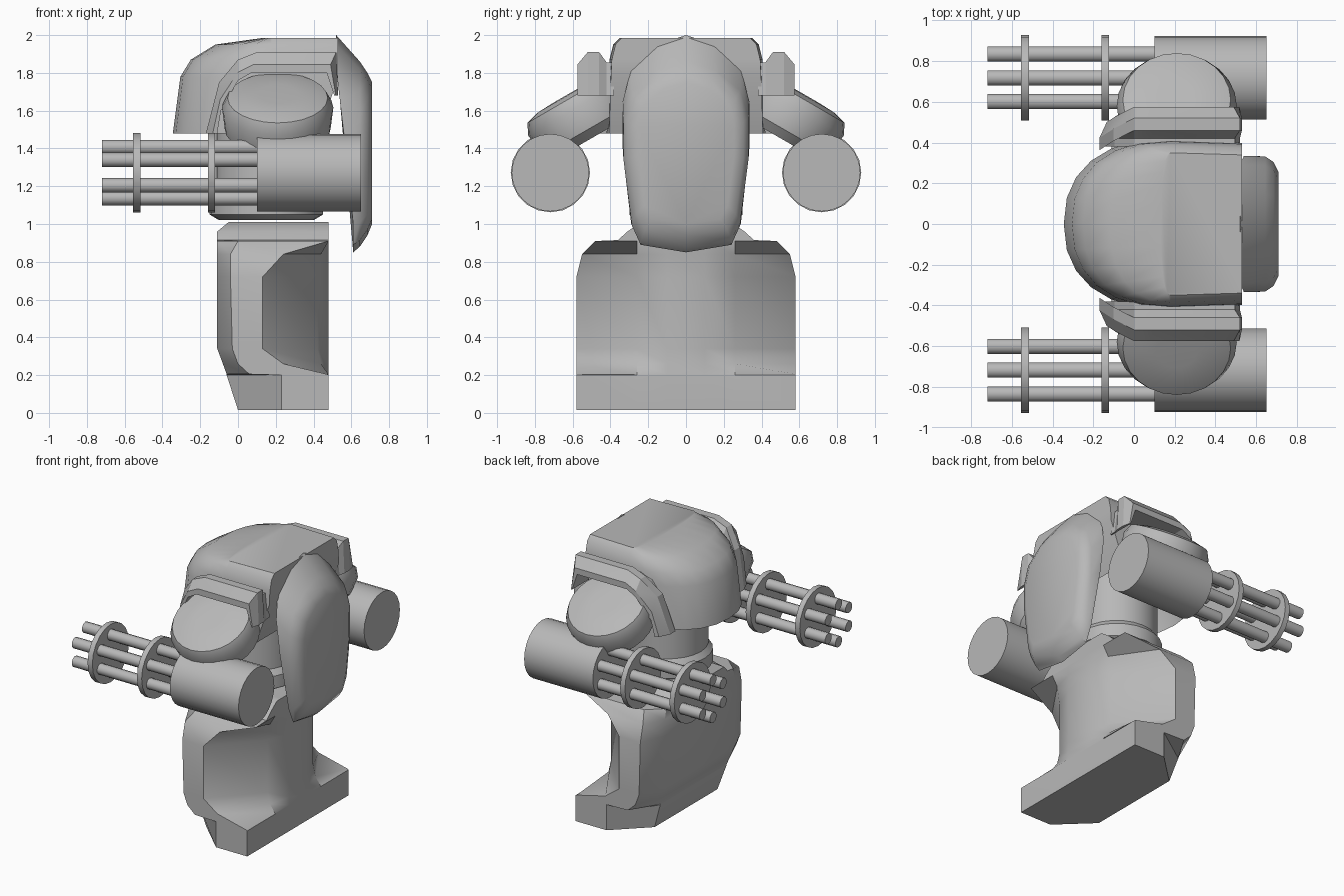
import bpy, bmesh, math
from mathutils import Vector

cube = bpy.data.objects.get("Cube")
if cube:
    bpy.data.objects.remove(cube, do_unlink=True)

grey = bpy.data.materials.new("plain grey")
grey.use_nodes = True
COLOUR = (0.48, 0.48, 0.48, 1)
grey.diffuse_color = COLOUR
grey.node_tree.nodes["Principled BSDF"].inputs["Base Color"].default_value = COLOUR


def finish(name, bm, angle):
    bmesh.ops.recalc_face_normals(bm, faces=bm.faces)
    mesh = bpy.data.meshes.new(name)
    bm.to_mesh(mesh)
    bm.free()
    mesh.materials.append(grey)
    obj = bpy.data.objects.new(name, mesh)
    bpy.context.collection.objects.link(obj)
    bpy.ops.object.select_all(action='DESELECT')
    obj.select_set(True)
    bpy.context.view_layer.objects.active = obj
    bpy.ops.object.shade_smooth_by_angle(angle=math.radians(angle))


def loft(name, rings, cap_start=True, angle=35):
    """Skin a list of equally long closed rings and cap the ends."""
    bm = bmesh.new()
    loops = [[bm.verts.new(p) for p in ring] for ring in rings]
    n = len(loops[0])
    for a, b in zip(loops, loops[1:]):
        for i in range(n):
            j = (i + 1) % n
            bm.faces.new((a[i], a[j], b[j], b[i]))
    if cap_start:
        bm.faces.new(loops[0])
    bm.faces.new(loops[-1])
    finish(name, bm, angle)


def lathe(name, profile, centre, axis, sides, angle=35):
    """Turn (radius, height) pairs around an axis."""
    turn = Vector((0, 0, 1)).rotation_difference(Vector(axis)).to_matrix()
    rings = []
    for r, h in profile:
        rings.append([Vector(centre) + turn @ Vector((
            r * math.cos(math.tau * i / sides), r * math.sin(math.tau * i / sides), h))
            for i in range(sides)])
    loft(name, rings, angle=angle)


def mirrored(half):
    """Complete a half outline of (a, y, c) points across y = 0."""
    return half + [(a, -y, c) for a, y, c in reversed(half) if y > 0.001]


# Lower body: z, front x, front half width, side x, side half width, side back x
levels = [
    (0.015, 0.00, 0.36, 0.23, 0.58, 0.48),
    (0.20, -0.06, 0.38, 0.23, 0.58, 0.48),
    (0.205, -0.06, 0.38, 0.06, 0.58, 0.47),
    (0.26, -0.08, 0.39, 0.00, 0.58, 0.24),
    (0.34, -0.11, 0.40, -0.03, 0.58, 0.13),
    (0.72, -0.11, 0.40, -0.04, 0.58, 0.13),
    (0.84, -0.11, 0.40, -0.04, 0.55, 0.24),
    (0.91, -0.11, 0.38, 0.00, 0.48, 0.48),
    (0.915, -0.11, 0.32, 0.00, 0.36, 0.48),
    (0.96, -0.11, 0.28, 0.00, 0.31, 0.48),
    (1.01, -0.05, 0.20, 0.02, 0.24, 0.48),
]
body = []
for z, xf, yf, xs, ys, xb in levels:
    bulge = xb + (0.48 - xb) * 0.83
    body.append(mirrored([(xf, yf, z), (xs, ys, z), (xb, ys, z),
                          (bulge, min(0.26, ys * 0.8), z), (0.48, 0.1, z)]))
loft("lower_body", body, angle=38)

# Waist
lathe("waist", [(0.25, 1.02), (0.3, 1.05), (0.3, 1.14), (0.27, 1.18), (0.27, 1.7)],
      (0.15, 0, 0), (0, 0, 1), 24)

# Hood: D-shaped shell, open below; z, front x, half width, rear x
hood = []
for z, front, width, rear in [(1.48, -0.345, 0.42, 0.43), (1.78, -0.305, 0.41, 0.53),
                              (1.87, -0.25, 0.405, 0.53), (1.95, -0.12, 0.385, 0.53),
                              (1.985, 0.13, 0.35, 0.53)]:
    cx = 0.18
    arc = []
    for k in range(7):
        t = math.radians(15 * k)
        arc.append((cx - (cx - front) * max(0, math.cos(t)) ** 0.85,
                    width * math.sin(t) ** 0.87, z))
    hood.append(mirrored(arc + [(rear, width * 0.97, z)]))
loft("hood", hood, cap_start=False, angle=40)

# Backpack: shield outline bevelled towards the rear
shield = [(0.52, 0, 2.0), (0.52, 0.15, 1.95), (0.52, 0.29, 1.82), (0.54, 0.335, 1.65),
          (0.57, 0.335, 1.4), (0.61, 0.29, 1.0), (0.61, 0.24, 0.89), (0.61, 0, 0.85)]


def shield_ring(x, width, low, high):
    return mirrored([(x, y * width, low + (z - 0.85) / 1.15 * (high - low))
                     for _, y, z in shield])


loft("backpack", [mirrored(shield), shield_ring(0.645, 0.99, 0.88, 1.86),
                  shield_ring(0.685, 0.91, 0.94, 1.80), shield_ring(0.71, 0.76, 1.0, 1.75)],
     angle=45)

# Shoulder arch outline, outer and inner edge (x, z)
outer = [(-0.17, 1.48), (-0.10, 1.75), (0, 1.87), (0.1, 1.91), (0.52, 1.91), (0.53, 1.68)]
inner = [(-0.11, 1.48), (-0.09, 1.6), (0, 1.76), (0.07, 1.8), (0.47, 1.8), (0.51, 1.68)]

for side, label in ((1, "left"), (-1, "right")):
    # Shoulder arch with a sloping outer edge and a foot that turns inwards
    def arch_point(p, y):
        return (p[0], side * (y - 0.65 * max(0, -0.02 - p[0]) * (y > 0.45)), p[1])

    sections = []
    for o, i in zip(outer, inner):
        near = [o[k] * 0.4 + i[k] * 0.6 for k in (0, 1)]
        dip = [o[k] * 0.5 + i[k] * 0.5 for k in (0, 1)]
        sections.append([arch_point(dip, 0.38), arch_point(dip, 0.42), arch_point(o, 0.46),
                         arch_point(o, 0.52), arch_point(near, 0.575),
                         arch_point(i, 0.575), arch_point(i, 0.38)])
    loft(label + "_shoulder_arch", sections, angle=20)

    # Tilted shoulder drum
    lathe(label + "_shoulder", [(0.23, -0.26), (0.28, -0.21), (0.295, -0.08), (0.265, -0.02),
                                (0.19, 0.0), (0.1, 0.004)],
          (0.21, side * 0.62, 1.685), (0, side * 0.5, 0.866), 24)

    # Rotary gun: body, retaining discs and six barrels
    hub = (0, side * 0.718, 1.272)
    lathe(label + "_gun_body", [(0.205, 0.1), (0.205, 0.65)], hub, (1, 0, 0), 24)
    for n, x in enumerate((-0.555, -0.16)):
        lathe(f"{label}_gun_disc_{n + 1}", [(0.21, x), (0.21, x + 0.038)], hub, (1, 0, 0), 20)
    for n in range(6):
        a = math.tau * n / 6
        spot = (0, hub[1] + 0.135 * math.sin(a), hub[2] + 0.135 * math.cos(a))
        lathe(f"{label}_barrel_{n + 1}", [(0.039, -0.72), (0.039, 0.12)], spot, (1, 0, 0), 10,
              angle=45)
